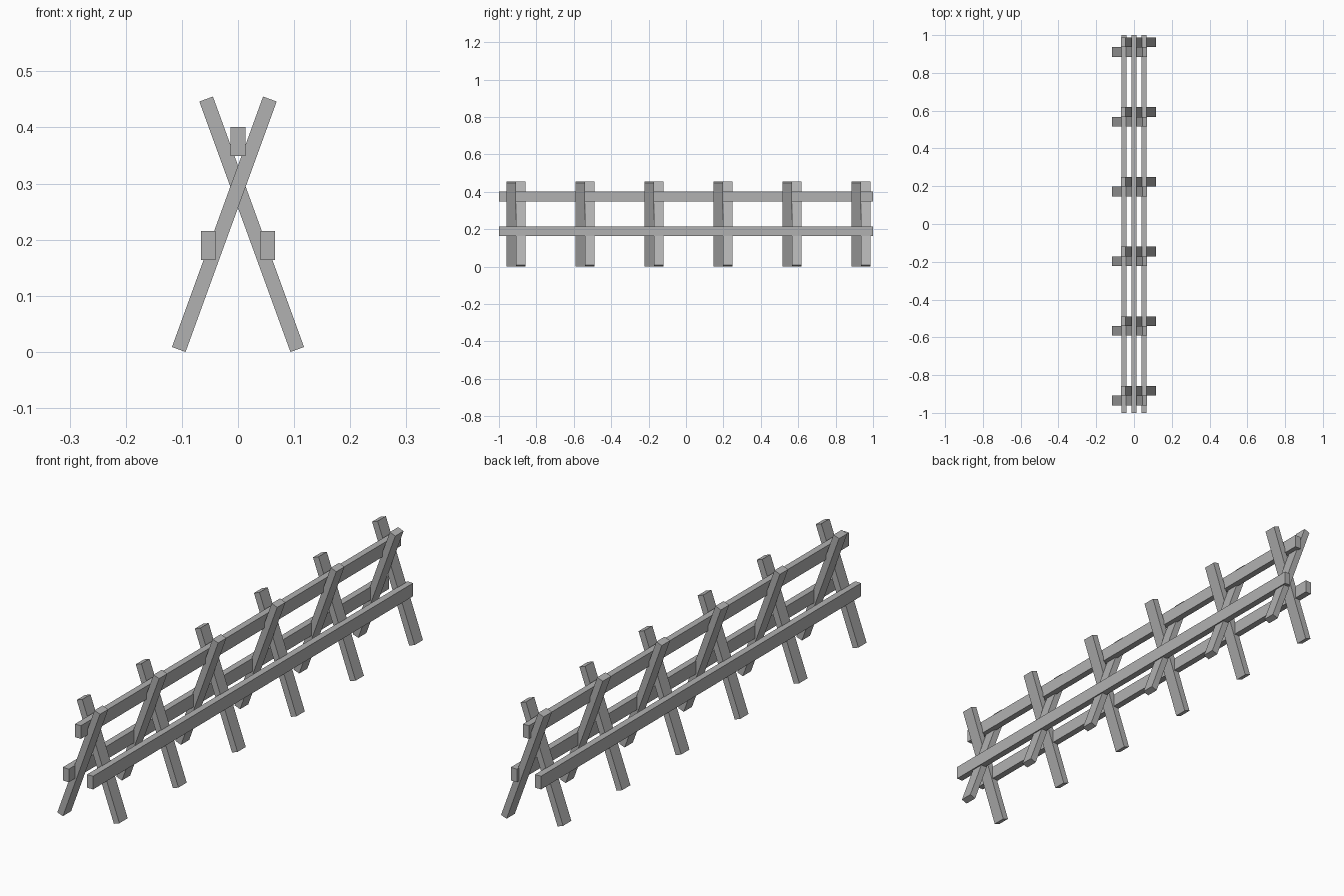
import bpy
import math

if "Cube" in bpy.data.objects:
    bpy.data.objects.remove(bpy.data.objects["Cube"])

# Dark grey timber
timber = bpy.data.materials.new("dark_grey_timber")
timber.diffuse_color = (0.44, 0.44, 0.44, 1)
timber.use_nodes = True
timber.node_tree.nodes["Principled BSDF"].inputs["Base Color"].default_value = timber.diffuse_color


def beam(name, center, size, tilt=0.0):
    """Flat-sided timber, tilted about the y axis."""
    bpy.ops.mesh.primitive_cube_add(size=1, location=center, rotation=(0, tilt, 0))
    ob = bpy.context.object
    ob.name = name
    ob.scale = size
    bpy.ops.object.transform_apply(location=False, rotation=True, scale=True)
    ob.data.materials.append(timber)
    return ob


TILT = math.radians(20)
DEPTH = 0.0515     # leg thickness along the fence
SPACING = 0.369
FIRST = -0.909     # contact plane of the first crossed pair
RAIL = (0.0262, 2, 0.052)

# Crossed leg pairs, one leg just behind the other
for i in range(6):
    y = FIRST + i * SPACING
    for side, label in ((-1, "left"), (1, "right")):
        beam(f"{label}_leg_{i + 1}",
             (side * 0.0244, y + side * DEPTH / 2, 0.2275),
             (0.0258, DEPTH, 0.475), -side * TILT)

# Ridge rail resting in the crossings
beam("ridge_rail", (0, 0, 0.375), RAIL)

# Side rails
for side, label in ((-1, "left"), (1, "right")):
    beam(f"{label}_side_rail", (side * 0.053, 0, 0.1895), RAIL)
